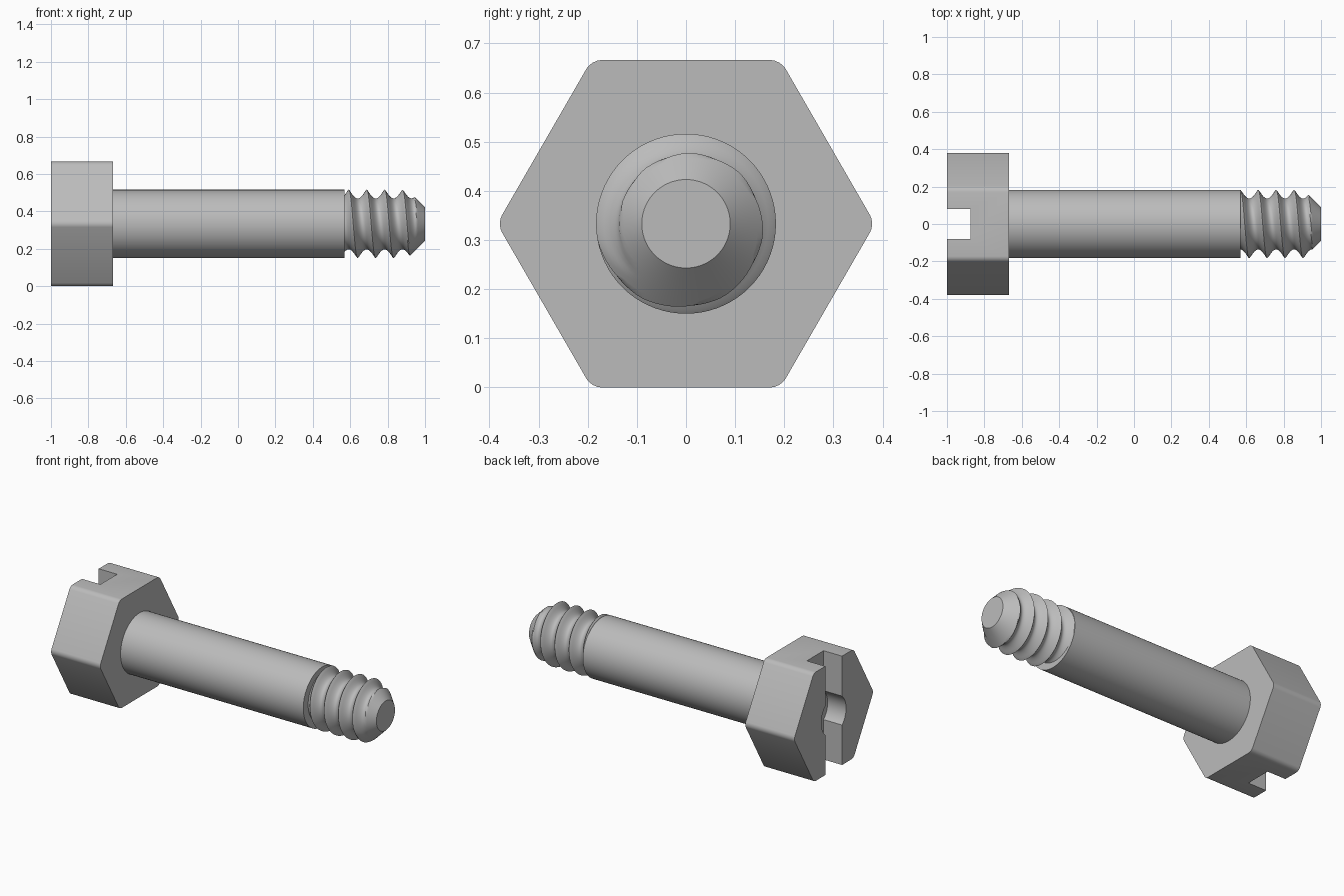
import bpy, bmesh
from math import pi, sin, cos, asin, radians

AXIS_Z = 0.333
SHANK_R = 0.183
THREAD_START, TIP_X, TIP_R = 0.565, 1.0, 0.09
PITCH, CREST_X = 0.096, 0.592

cube = bpy.data.objects.get("Cube")
if cube:
    bpy.data.objects.remove(cube, do_unlink=True)

steel = bpy.data.materials.new("steel_grey")
steel.use_nodes = True
grey = (0.5, 0.5, 0.5, 1)
steel.diffuse_color = grey
steel.node_tree.nodes["Principled BSDF"].inputs["Base Color"].default_value = grey


def make_object(name, bm):
    bmesh.ops.recalc_face_normals(bm, faces=bm.faces)
    mesh = bpy.data.meshes.new(name)
    bm.to_mesh(mesh)
    bm.free()
    mesh.materials.append(steel)
    obj = bpy.data.objects.new(name, mesh)
    obj.location.z = AXIS_Z
    bpy.context.collection.objects.link(obj)
    return obj


def activate(obj):
    bpy.ops.object.select_all(action='DESELECT')
    obj.select_set(True)
    bpy.context.view_layer.objects.active = obj


def smooth(obj, angle=30):
    activate(obj)
    bpy.ops.object.shade_smooth_by_angle(angle=radians(angle))


def arc(radius, start, end, count):
    steps = [start + (end - start) * i / count for i in range(count + 1)]
    return [(radius * cos(a), radius * sin(a)) for a in steps]


def prism(outline, x0, x1):
    """Extrude a (y, z) outline along the bolt axis."""
    bm = bmesh.new()
    face = bm.faces.new([bm.verts.new((x0, y, z)) for y, z in outline])
    moved = bmesh.ops.extrude_face_region(bm, geom=[face])["geom"]
    verts = [v for v in moved if isinstance(v, bmesh.types.BMVert)]
    bmesh.ops.translate(bm, verts=verts, vec=(x1 - x0, 0, 0))
    return bm


# Hexagonal head with softened corners
bm = prism(arc(AXIS_Z / cos(pi / 6), 0, 2 * pi, 6)[:-1], -1, -0.667)
corners = [e for e in bm.edges if abs(e.verts[0].co.x - e.verts[1].co.x) > 0.1]
bmesh.ops.bevel(bm, geom=corners, offset=0.02, segments=4, profile=0.5, affect='EDGES')
head = make_object("hex_head", bm)

# Driver slot with a round centre pocket, cut from the head
half, pocket_r = 0.081, 0.12
a = asin(half / pocket_r)
outline = [(half, -0.5)] + arc(pocket_r, a - pi / 2, pi / 2 - a, 16) + [(half, 0.5)]
outline += [(-y, -z) for y, z in outline]
cutter = make_object("slot_cutter", prism(outline, -1.1, -0.875))
cutter.hide_render = True
cut = head.modifiers.new("slot", 'BOOLEAN')
cut.operation, cut.solver, cut.object = 'DIFFERENCE', 'EXACT', cutter
activate(head)
bpy.ops.object.modifier_apply(modifier=cut.name)
bpy.data.objects.remove(cutter, do_unlink=True)
smooth(head)

# Plain shank
smooth(make_object("shank", prism(arc(SHANK_R, 0, 2 * pi, 72)[:-1], -0.7, 0.57)))


# Threaded end: a grid skewed along the helix, trimmed by the tip chamfer
def thread_point(turn, x):
    x = min(max(x, THREAD_START), TIP_X)
    phase = ((x - CREST_X) / PITCH - turn + 0.25) % 1
    r = min(SHANK_R, SHANK_R + 0.003 - 0.05 * sin(pi * phase))
    r = min(r, TIP_R + TIP_X - x)
    return x, r * cos(2 * pi * turn), r * sin(2 * pi * turn)


ROWS, SEGS = 16, 72
bm = bmesh.new()
grid = [[bm.verts.new(thread_point(k / SEGS, CREST_X + PITCH * (j / ROWS + k / SEGS - 0.25)))
         for k in range(SEGS + 1)] for j in range(-ROWS, 5 * ROWS + 1)]
for low, high in zip(grid, grid[1:]):
    for k in range(SEGS):
        bm.faces.new((low[k], low[k + 1], high[k + 1], high[k]))
bmesh.ops.remove_doubles(bm, verts=bm.verts, dist=0.00002)
bmesh.ops.holes_fill(bm, edges=[e for e in bm.edges if e.is_boundary], sides=0)
smooth(make_object("threaded_end", bm), 35)
